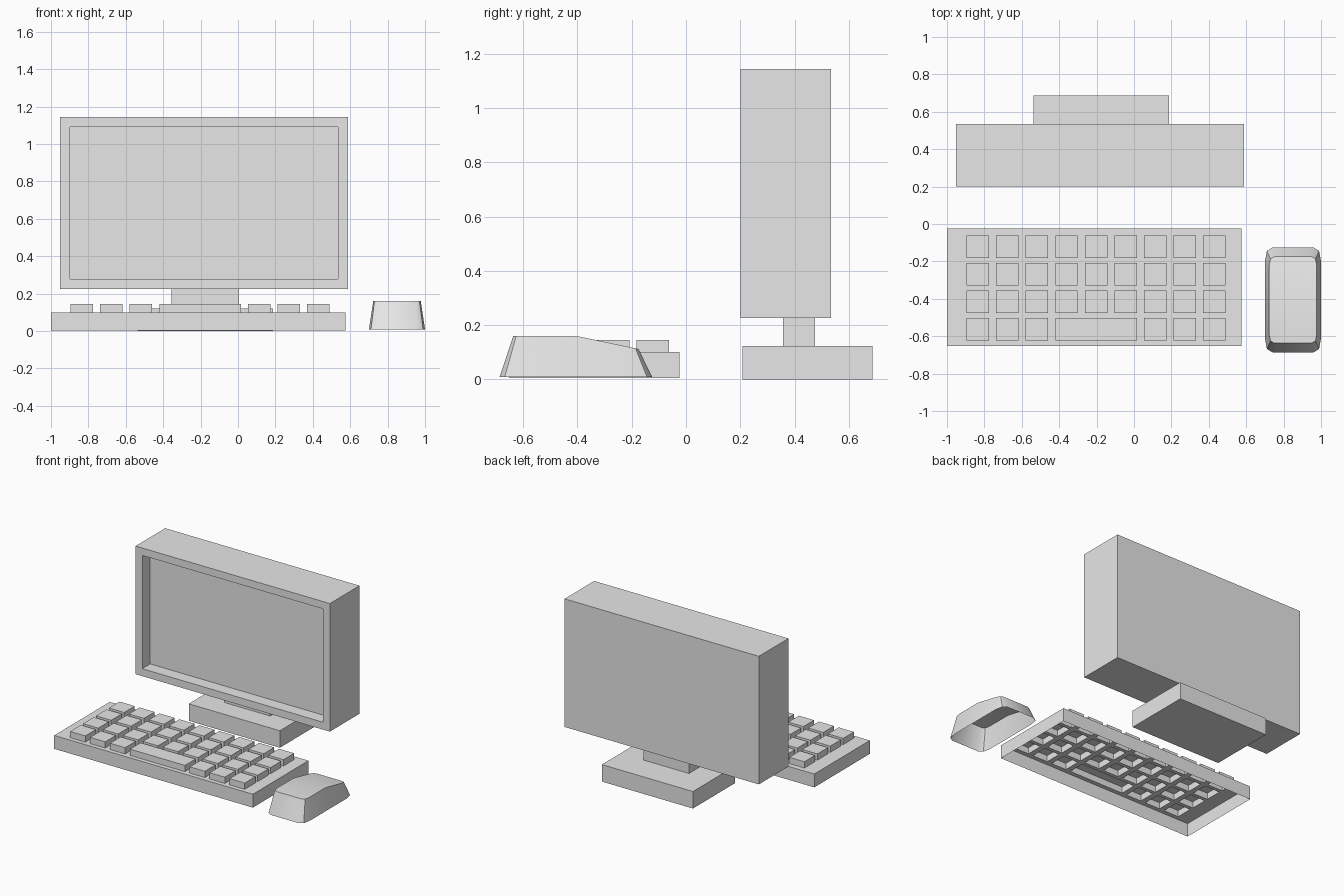
import bpy
import bmesh
from mathutils import Vector

if "Cube" in bpy.data.objects:
    bpy.data.objects.remove(bpy.data.objects["Cube"], do_unlink=True)

# Single plain grey for every part
grey = bpy.data.materials.new("plain_grey")
grey.use_nodes = True
colour = (0.8, 0.8, 0.8, 1)
grey.diffuse_color = colour
grey.node_tree.nodes["Principled BSDF"].inputs["Base Color"].default_value = colour


def finish(name, bm):
    mesh = bpy.data.meshes.new(name)
    bm.normal_update()
    bm.to_mesh(mesh)
    bm.free()
    mesh.materials.append(grey)
    obj = bpy.data.objects.new(name, mesh)
    bpy.context.collection.objects.link(obj)
    return obj


def box_mesh(low, high):
    bm = bmesh.new()
    bmesh.ops.create_cube(bm, size=1)
    low, high = Vector(low), Vector(high)
    bmesh.ops.scale(bm, vec=high - low, verts=bm.verts)
    bmesh.ops.translate(bm, vec=(low + high) / 2, verts=bm.verts)
    return bm


def raise_faces(bm, faces, offset):
    """Extrude each face separately, leaving straight side walls."""
    new = bmesh.ops.extrude_discrete_faces(bm, faces=faces)["faces"]
    verts = list({v for f in new for v in f.verts})
    bmesh.ops.translate(bm, vec=offset, verts=verts)


# Stand
finish("stand_base", box_mesh((-0.536, 0.208, 0), (0.186, 0.687, 0.122)))
finish("stand_neck", box_mesh((-0.356, 0.357, 0.122), (0.005, 0.475, 0.226)))

# Monitor with a recessed screen
bm = box_mesh((-0.952, 0.2, 0.226), (0.588, 0.535, 1.144))
bm.normal_update()
front = min(bm.faces, key=lambda f: f.calc_center_median().y)
bmesh.ops.inset_individual(bm, faces=[front], thickness=0.075)
raise_faces(bm, [front], (0, 0.09, 0))
finish("monitor", bm)

# Keyboard: an open-bottomed shell whose keys are raised out of its top


def key_lines(start, pitch, width, count, low, high):
    lines = [low]
    for i in range(count):
        lines += [start + i * pitch, start + i * pitch + width]
    return lines + [high]


xs = key_lines(-0.895, 0.158, 0.12, 9, -1, 0.575)
ys = key_lines(-0.622, 0.1465, 0.12, 4, -0.653, -0.024)
bm = bmesh.new()
grid = [[bm.verts.new((x, y, 0.1)) for x in xs] for y in ys]
keys, space_bar = [], []
for j in range(len(ys) - 1):
    for i in range(len(xs) - 1):
        face = bm.faces.new((grid[j][i], grid[j][i + 1],
                             grid[j + 1][i + 1], grid[j + 1][i]))
        if j == 1 and 7 <= i <= 11:
            space_bar.append(face)
        elif i % 2 and j % 2:
            keys.append(face)
rim = [e for e in bm.edges if e.is_boundary]
skirt = bmesh.ops.extrude_edge_only(bm, edges=rim)["geom"]
for v in skirt:
    if isinstance(v, bmesh.types.BMVert):
        v.co.z = 0.004
keys += bmesh.ops.dissolve_faces(bm, faces=space_bar)["region"]
raise_faces(bm, keys, (0, 0, 0.045))
bmesh.ops.recalc_face_normals(bm, faces=bm.faces)
finish("keyboard", bm)

# Mouse: open-bottomed tapered shell with rounded corners and a sloping back


def mouse_ring(bm, half_x, front_y, back_y, cut, height):
    """Half outline from front to back, mirrored across the middle."""
    dx, dy = cut
    half = [(half_x - dx, front_y), (half_x - dx * 0.25, front_y + dy * 0.25),
            (half_x, front_y + dy), (half_x, -0.405), (half_x, back_y - dy),
            (half_x - dx * 0.25, back_y - dy * 0.25), (half_x - dx, back_y)]
    outline = half + [(-x, y) for x, y in reversed(half)]
    return [bm.verts.new((0.85 + x, y, height(y))) for x, y in outline]


bm = bmesh.new()
bottom = mouse_ring(bm, 0.15, -0.687, -0.125, (0.042, 0.075), lambda y: 0.009)
top = mouse_ring(bm, 0.127, -0.637, -0.175, (0.028, 0.045),
                 lambda y: 0.16 - max(0, y + 0.405) * 0.21)
count = len(top)
for i in range(count):
    k = (i + 1) % count
    bm.faces.new((bottom[i], bottom[k], top[k], top[i]))
bm.faces.new(top[:4] + top[10:])
bm.faces.new(top[3:11])
mouse = finish("mouse", bm)
bpy.ops.object.select_all(action="DESELECT")
mouse.select_set(True)
bpy.context.view_layer.objects.active = mouse
bpy.ops.object.shade_smooth_by_angle(angle=0.5)
